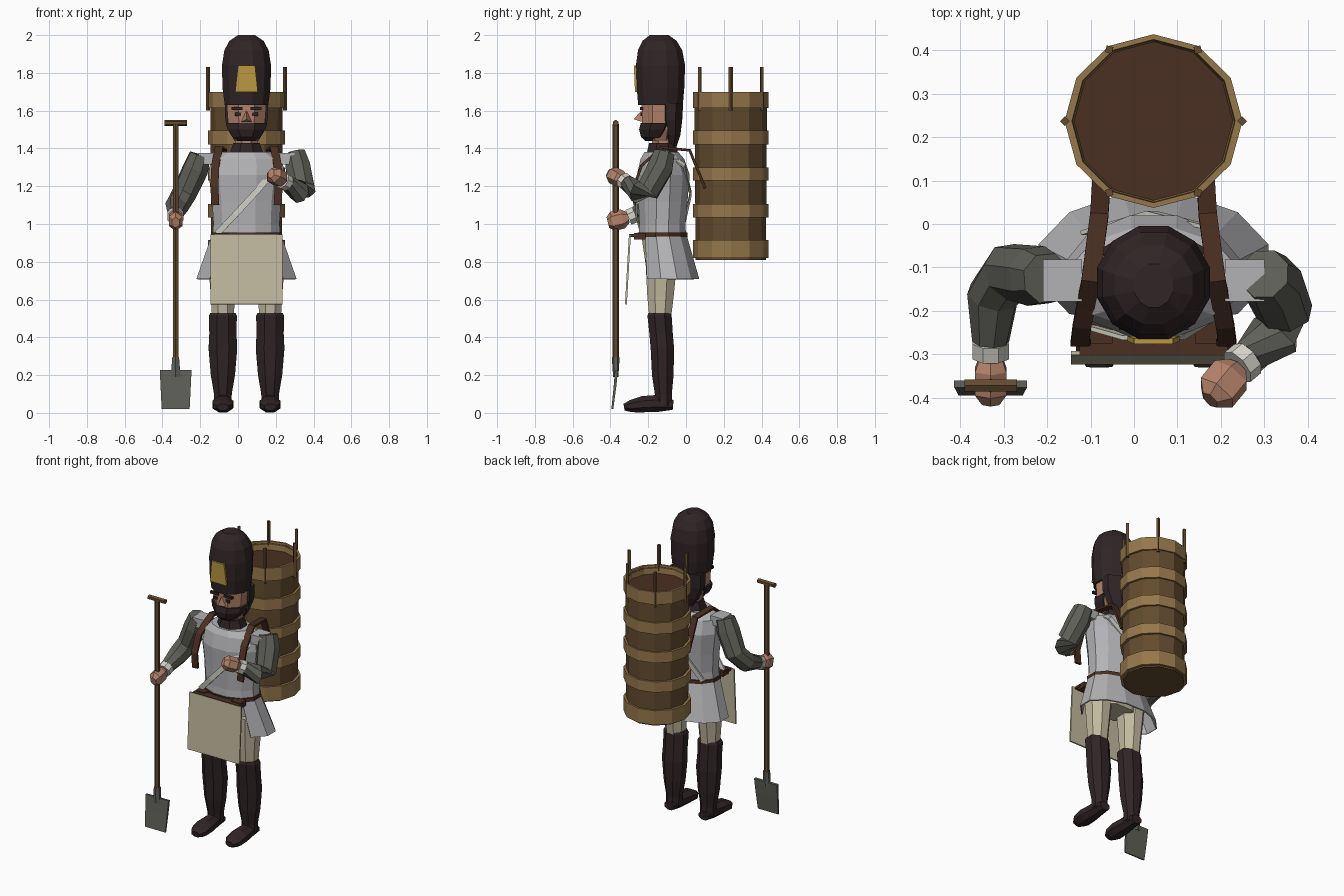
import bpy, bmesh, math
from mathutils import Vector

if "Cube" in bpy.data.objects:
    bpy.data.objects.remove(bpy.data.objects["Cube"])

CX = 0.045  # body centre line


def material(name, r, g, b):
    m = bpy.data.materials.new(name)
    m.diffuse_color = (r, g, b, 1)
    m.use_nodes = True
    m.node_tree.nodes["Principled BSDF"].inputs["Base Color"].default_value = m.diffuse_color
    return m


DARK = material("dark_fur", 0.030, 0.018, 0.019)
SKIN = material("skin", 0.46, 0.225, 0.145)
LIGHT = material("light_grey_cloth", 0.45, 0.45, 0.47)
GREY = material("dark_grey", 0.115, 0.115, 0.10)
BEIGE = material("beige_cloth", 0.54, 0.49, 0.35)
CREAM = material("cream", 0.66, 0.65, 0.58)
WOOD = material("wood", 0.125, 0.070, 0.028)
BAND = material("hoop_wood", 0.30, 0.185, 0.070)
GOLD = material("gold", 0.52, 0.33, 0.055)
LEATHER = material("leather", 0.070, 0.028, 0.016)


def mesh(name, verts, faces, *mats):
    me = bpy.data.meshes.new(name)
    me.from_pydata([tuple(v) for v in verts], [], faces)
    for m in mats:
        me.materials.append(m)
    bm = bmesh.new()
    bm.from_mesh(me)
    bmesh.ops.recalc_face_normals(bm, faces=bm.faces)
    bm.to_mesh(me)
    bm.free()
    ob = bpy.data.objects.new(name, me)
    bpy.context.collection.objects.link(ob)
    return ob


def skin_rings(name, rings, mats, caps=True):
    n = len(rings[0])
    verts = [p for r in rings for p in r]
    faces = [(i * n + j, i * n + (j + 1) % n, (i + 1) * n + (j + 1) % n, (i + 1) * n + j)
             for i in range(len(rings) - 1) for j in range(n)]
    if caps:
        faces += [tuple(range(n)), tuple(range(len(verts) - n, len(verts)))]
    return mesh(name, verts, faces, *mats)


def loft(name, x, rings, *mats, n=8, turn=0.5, caps=True):
    """Stack horizontal rings given as (z, y, half width, half depth)."""
    k = 1 / math.cos(math.pi / n) if turn else 1
    out = []
    for z, y, a, b in rings:
        out.append([Vector((x + a * k * math.cos((j + turn) * math.tau / n),
                            y + b * k * math.sin((j + turn) * math.tau / n), z)) for j in range(n)])
    return skin_rings(name, out, mats, caps)


def sweep(name, pts, sizes, *mats, n=4, side=(1, 0, 0)):
    """Sweep an n-sided section (half width along side, half thickness) along points."""
    pts = [Vector(p) for p in pts]
    if not isinstance(sizes, list):
        sizes = [sizes] * len(pts)
    k = 1 / math.cos(math.pi / n)
    out = []
    for i, (p, (a, b)) in enumerate(zip(pts, sizes)):
        t = (pts[min(i + 1, len(pts) - 1)] - pts[max(i - 1, 0)]).normalized()
        u = Vector(side)
        u = (u - t * u.dot(t)).normalized()
        v = t.cross(u)
        out.append([p + k * (a * math.cos((j + .5) * math.tau / n) * u
                             + b * math.sin((j + .5) * math.tau / n) * v) for j in range(n)])
    return skin_rings(name, out, mats)


def box(name, c, h, mat):
    return sweep(name, [(c[0], c[1], c[2] - h[2]), (c[0], c[1], c[2] + h[2])], (h[0], h[1]), mat)


# Tall fur hat and plate
loft("fur_hat", CX, [(1.63, -.135, .115, .118), (1.72, -.135, .127, .126), (1.84, -.135, .13, .13),
                     (1.92, -.137, .117, .117), (1.97, -.14, .09, .09), (2.0, -.142, .045, .05)],
     DARK, n=12)
sweep("hat_plate", [(CX, -.264, 1.70), (CX, -.270, 1.84)], [(.06, .006), (.045, .006)], GOLD)

# Head
loft("head", CX, [(1.44, -.135, .06, .07), (1.50, -.137, .095, .095), (1.64, -.135, .105, .10)], SKIN)
mesh("nose", [(CX, -.23, 1.605), (CX - .03, -.23, 1.54), (CX + .03, -.23, 1.54), (CX, -.278, 1.555)],
     [(0, 1, 3), (0, 3, 2), (1, 2, 3), (0, 2, 1)], SKIN)
loft("beard", CX, [(1.44, -.175, .045, .04), (1.46, -.168, .075, .07), (1.50, -.155, .10, .093),
                   (1.535, -.145, .11, .095)], DARK)
loft("back_hair", CX, [(1.41, -.075, .045, .025), (1.47, -.075, .08, .045), (1.55, -.08, .112, .06),
                       (1.64, -.08, .115, .065)], DARK)
for s in (-1, 1):
    box("eye", (CX + s * .045, -.236, 1.582), (.015, .004, .009), DARK)
    box("eyebrow", (CX + s * .05, -.236, 1.612), (.03, .008, .008), DARK)
loft("neck", CX, [(1.38, -.12, .06, .06), (1.48, -.12, .06, .06)], SKIN)
loft("collar", CX, [(1.35, -.125, .095, .085), (1.385, -.125, .085, .08), (1.43, -.125, .07, .07)], DARK)

# Coat: torso and flared skirt that is open at the front
loft("torso", CX, [(.94, -.125, .18, .125), (1.0, -.125, .175, .122), (1.12, -.122, .182, .13),
                   (1.26, -.12, .20, .14), (1.345, -.125, .19, .115), (1.38, -.13, .13, .09)],
     LIGHT, n=12)
skirt = loft("coat_skirt", CX, [(.95, -.125, .181, .126), (.71, -.09, .265, .16)], LIGHT, n=12, caps=False)
bm = bmesh.new()
bm.from_mesh(skirt.data)
bmesh.ops.delete(bm, geom=[f for f in bm.faces if f.calc_center_median().y < -.20], context='FACES')
bm.to_mesh(skirt.data)
bm.free()
solid = skirt.modifiers.new("thickness", 'SOLIDIFY')
solid.thickness = 0.008
loft("waist_belt", CX, [(.93, -.125, .187, .132), (.955, -.125, .187, .132)], LEATHER, n=12)
for s in (-1, 1):
    box("belt_pouch", (CX + s * .13, -.245, .935), (.035, .03, .018), LEATHER)

# Apron
sweep("apron", [(CX, -.318, .575), (CX, -.297, .945)], (.19, .005), BEIGE)
box("apron_tie", (CX, -.275, .94), (.17, .025, .008), LEATHER)

# Legs and boots
loft("hips", CX, [(.76, -.125, .14, .085), (.93, -.125, .165, .11)], BEIGE)
for s in (-1, 1):
    x = CX + s * .125
    loft("breeches", x, [(.48, -.137, .056, .055), (.62, -.135, .064, .07), (.82, -.13, .08, .085)], BEIGE)
    loft("boot_shaft", x, [(.04, -.118, .046, .045), (.10, -.12, .047, .045), (.20, -.123, .064, .057),
                           (.34, -.125, .076, .062), (.42, -.132, .072, .062),
                           (.515, -.14, .074, .064), (.53, -.14, .066, .058)], DARK)
    sweep("boot_foot", [(x, -.068, .042), (x, -.15, .05), (x, -.23, .046), (x, -.29, .036), (x, -.328, .03)],
          [(.035, .026), (.046, .045), (.056, .043), (.053, .033), (.03, .018)], DARK, n=8)


# Arms: sleeve from shoulder through elbow to wrist, cuff, fist
def arm(label, path, cuff, hand, hand_half):
    sweep(label + "_sleeve", path, [(.055, .055), (.066, .066), (.062, .062), (.056, .058), (.040, .040)],
          GREY, n=8, side=(0, 1, .3) if abs(path[0][1] - path[2][1]) < .05 else (.6, .6, 0))
    sweep(label + "_cuff", [path[-1], cuff], (.042, .042), CREAM, n=8)
    end = Vector(hand)
    way = (end - Vector(cuff)).normalized()
    sweep(label + "_hand", [cuff, end - way * .03, end + way * .025, end + way * .05],
          [(.025, .025), hand_half, hand_half, (.02, .025)], SKIN, n=6)


arm("shovel_arm", [(-.20, -.125, 1.365), (-.225, -.12, 1.29), (-.285, -.11, 1.16),
                   (-.325, -.165, 1.09), (-.33, -.27, 1.05)],
    (-.33, -.305, 1.035), (-.33, -.365, 1.02), (.036, .045))
arm("bent_arm", [(.30, -.115, 1.375), (.318, -.135, 1.30), (.345, -.20, 1.18),
                 (.325, -.255, 1.17), (.262, -.31, 1.215)],
    (.238, -.33, 1.23), (.205, -.37, 1.25), (.045, .04))
for x in (-.165, .255):
    box("shoulder_cap", (x, -.13, 1.345), (.045, .048, .03), LIGHT)

# Cross belt over one shoulder
sweep("cross_belt_front", [(.19, -.11, 1.38), (.205, -.20, 1.30), (.105, -.262, 1.18),
                           (-.015, -.262, 1.05), (-.11, -.235, .95)], (.016, .005), CREAM, side=(1, 0, -1))
sweep("cross_belt_back", [(.19, -.11, 1.38), (.18, -.01, 1.31), (.04, .025, 1.16), (-.11, -.02, .96)],
      (.016, .005), CREAM, side=(1, 0, -1))

# Carrying straps
for s in (-1, 1):
    sweep("carry_strap", [(CX + s * d, y, z) for d, y, z in
                          ((.12, .10, 1.19), (.125, .02, 1.39), (.145, -.13, 1.405),
                           (.165, -.235, 1.31), (.17, -.275, 1.20), (.165, -.272, 1.10))],
          (.021, .007), LEATHER)

# Barrel basket with recessed lid
BY = .237
barrel = loft("barrel", CX, [(.81, BY, .186, .186), (1.69, BY, .192, .192), (1.69, BY, .186, .186),
                             (1.645, BY, .186, .186)], WOOD, LEATHER, n=12, turn=0)
for f in barrel.data.polygons:
    if len(f.vertices) == 12 and f.center.z > 1.6:
        f.material_index = 1
for lo, hi in ((.82, .915), (1.035, 1.105), (1.23, 1.30), (1.42, 1.495), (1.615, 1.70)):
    ring = [(lo, BY, .18, .18), (lo, BY, .205, .20), (hi, BY, .205, .20), (hi, BY, .188, .188), (lo, BY, .18, .18)]
    loft("barrel_hoop", CX, ring, BAND, n=12, turn=0, caps=False)
for i in range(6):
    a = i * math.tau / 6
    b = a + math.tau / 12
    x, y = CX + .204 * math.cos(a), BY + .190 * math.sin(a)
    r = (.008, .008)
    sweep("barrel_peg", [(x, y, 1.60), (x, y, 1.83)], r, WOOD, side=(math.cos(a + .785), math.sin(a + .785), 0))

# Shovel
SX, SY = -.33, -.372
sweep("shovel_shaft", [(SX, SY, .25), (SX, SY, 1.53)], (.015, .014), WOOD, n=6)
sweep("shovel_grip", [(SX - .06, SY, 1.535), (SX + .06, SY, 1.535)], (.014, .014), WOOD, n=6, side=(0, 1, 0))
sweep("shovel_socket", [(SX, SY, .19), (SX, SY, .295)], [(.026, .012), (.018, .018)], GREY, n=6)
sweep("shovel_blade", [(SX, SY - .018, .02), (SX, SY - .004, .14), (SX, SY + .004, .225)],
      [(.074, .005), (.08, .007), (.084, .008)], GREY)
